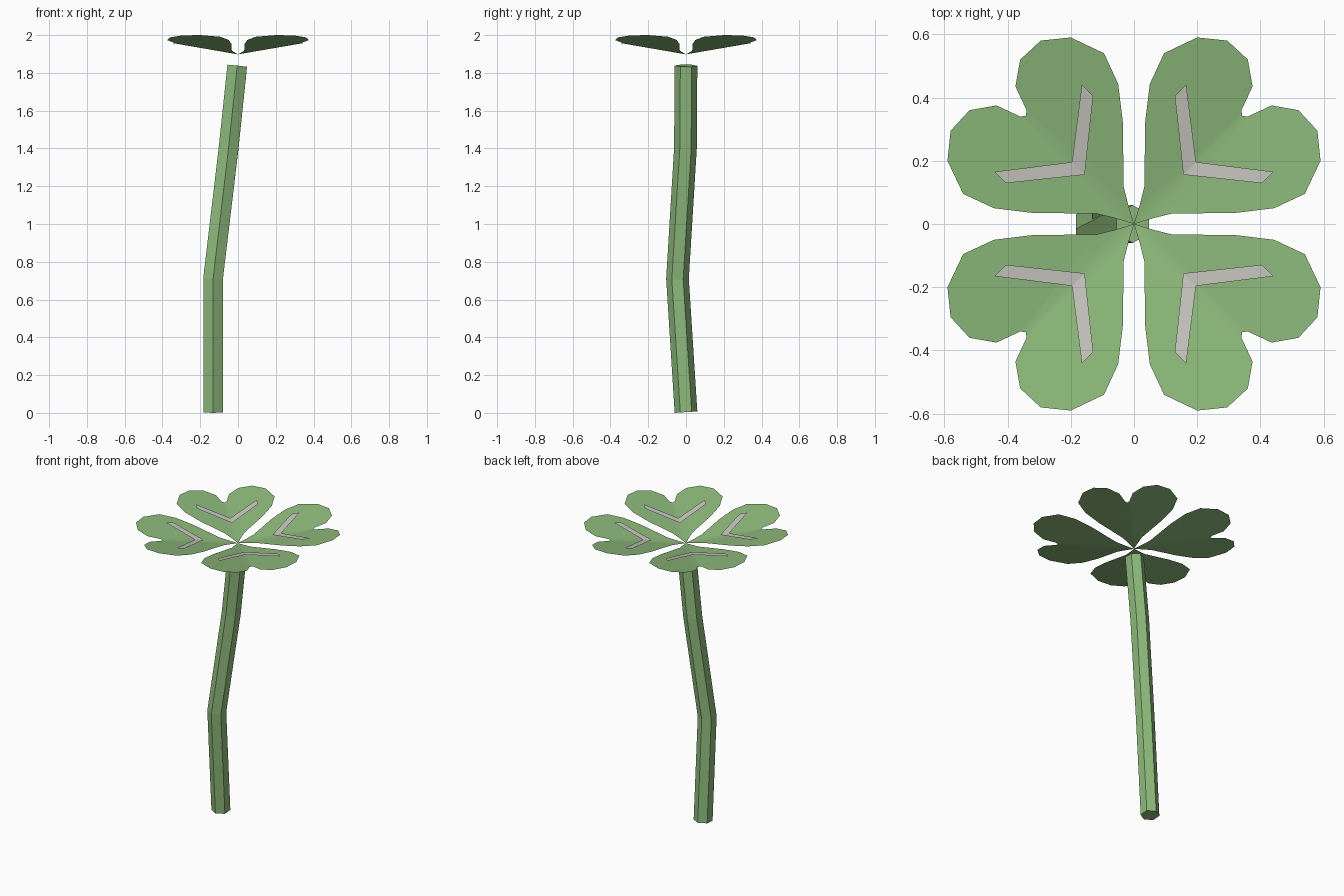
import bpy, bmesh, math
from mathutils import Vector

cube = bpy.data.objects.get("Cube")
if cube:
    bpy.data.objects.remove(cube, do_unlink=True)


def material(name, rgb):
    m = bpy.data.materials.new(name)
    m.use_nodes = True
    m.diffuse_color = (*rgb, 1)
    m.node_tree.nodes["Principled BSDF"].inputs["Base Color"].default_value = (*rgb, 1)
    return m


def finish(bm, name, mat, smooth=False):
    me = bpy.data.meshes.new(name)
    for f in bm.faces:
        f.smooth = smooth
    bm.to_mesh(me)
    bm.free()
    me.materials.append(mat)
    ob = bpy.data.objects.new(name, me)
    bpy.context.collection.objects.link(ob)
    return ob


def folded_sheet(name, half, base, mat, turn, smooth):
    """Two mirrored flat halves meeting in a valley crease on the diagonal."""
    bm = bmesh.new()
    mirrored = [(y, x) for x, y in half]
    for outline in (half[::-1], mirrored):
        bm.faces.new([bm.verts.new((x, y, base + SLOPE * max(x, y))) for x, y in outline])
    bmesh.ops.remove_doubles(bm, verts=bm.verts, dist=0.0005)
    ob = finish(bm, name, mat, smooth)
    ob.rotation_euler.z = turn
    return ob


green = material("clover_green", (0.27, 0.49, 0.20))
grey = material("pale_grey", (0.57, 0.56, 0.51))

# Leaf and marking half outlines, starting and ending on the diagonal crease
SLOPE = 0.173
LEAF = [(0, 0), (.018, .06), (.033, .12), (.035, .32), (.05, .443), (.095, .54),
        (.2, .59), (.295, .58), (.36, .52), (.375, .435), (.34, .36), (.342, .342)]
MARK = [(.156, .156), (.129, .405), (.165, .441), (.196, .196)]

for i, side in enumerate(("back_left", "back_right", "front_right", "front_left")):
    turn = i * math.pi / 2
    folded_sheet("leaf_" + side, LEAF, 1.898, green, turn, True)
    folded_sheet("leaf_marking_" + side, MARK, 1.911, grey, turn, False)

# Bent hexagonal stem, rings tilted across the path
path = [Vector(p) for p in ((-.132, 0, .004), (-.132, -.045, .71),
                            (-.05, -.003, 1.4), (-.004, 0, 1.838))]
bm = bmesh.new()
rings = []
for i, p in enumerate(path):
    t = path[min(i + 1, len(path) - 1)] - path[max(i - 1, 0)]
    ring = []
    for k in range(6):
        a = math.radians(30 + 60 * k)
        x, y = 0.06 * math.cos(a), 0.06 * math.sin(a)
        ring.append(bm.verts.new(p + Vector((x, y, -(t.x * x + t.y * y) / t.z))))
    rings.append(ring)
for low, high in zip(rings, rings[1:]):
    for k in range(6):
        n = (k + 1) % 6
        bm.faces.new((low[k], low[n], high[n], high[k]))
bm.faces.new(rings[0][::-1])
bm.faces.new(rings[-1])
finish(bm, "stem", green)
